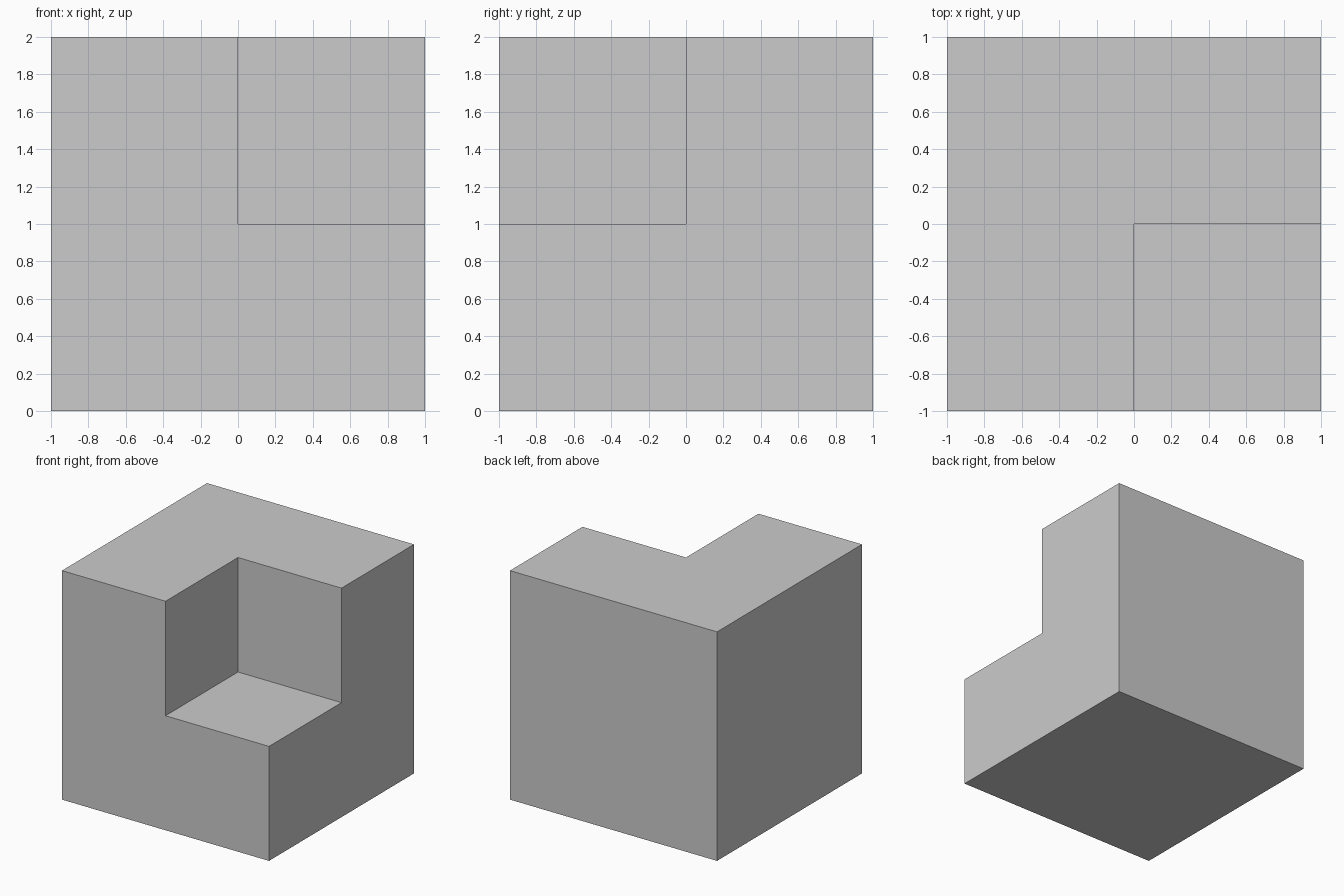
import bpy

if "Cube" in bpy.data.objects:
    bpy.data.objects.remove(bpy.data.objects["Cube"])


def box(name, size, centre):
    bpy.ops.mesh.primitive_cube_add(size=size, location=centre)
    obj = bpy.context.object
    obj.name = obj.data.name = name
    return obj


# Main block, standing on z = 0
block = box("notched_cube", 2, (0, 0, 1))

# Cutter whose corner sits at the block's centre: removes the front right top octant
cutter = box("corner_cutter", 2, (1, -1, 2))
cutter.hide_render = True

notch = block.modifiers.new("corner_notch", 'BOOLEAN')
notch.operation = 'DIFFERENCE'
notch.solver = 'EXACT'
notch.object = cutter

# Apply the cut and discard the helper
bpy.ops.object.select_all(action='DESELECT')
block.select_set(True)
bpy.context.view_layer.objects.active = block
bpy.ops.object.modifier_apply(modifier=notch.name)
bpy.data.objects.remove(cutter, do_unlink=True)
